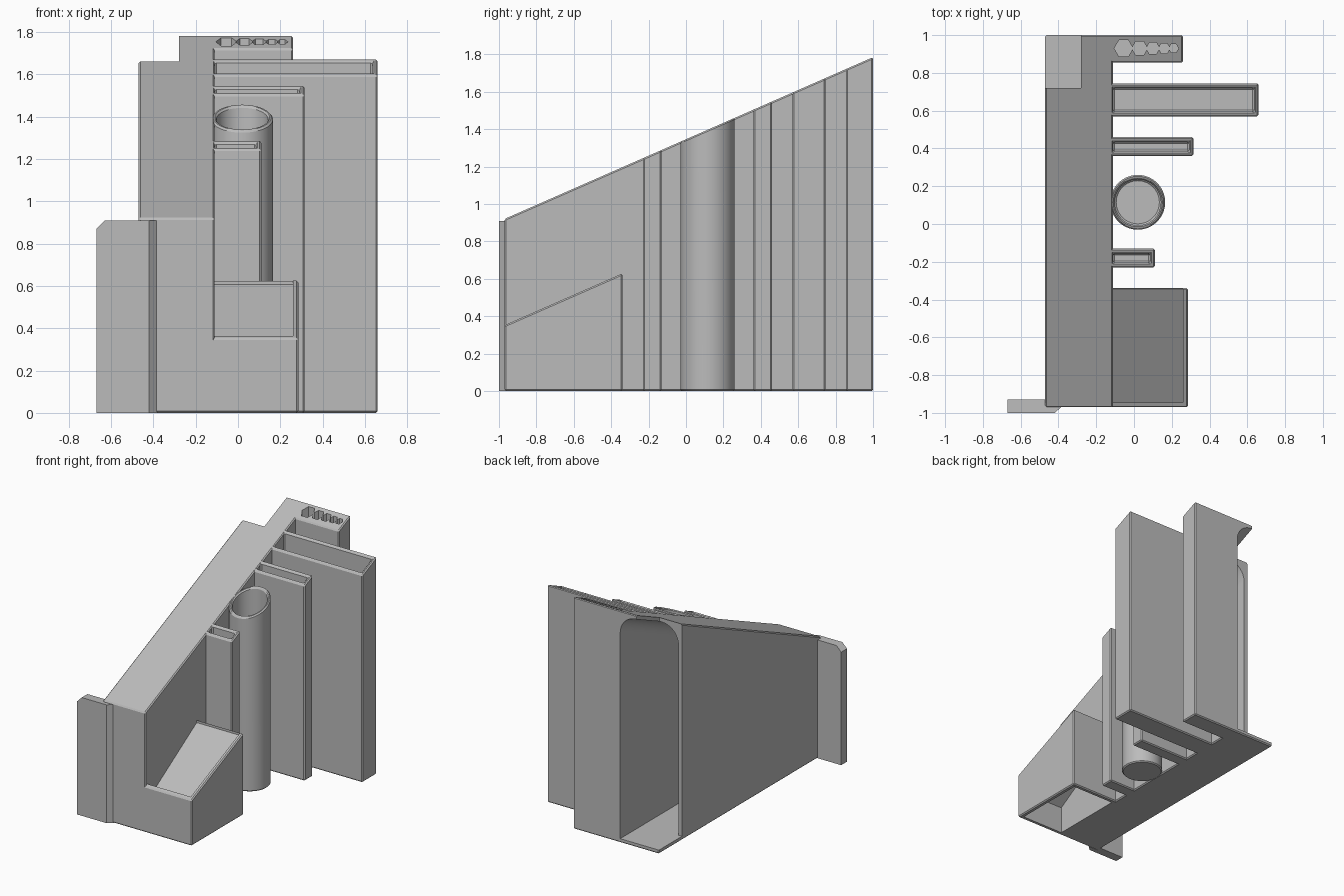
import bpy, bmesh, math

cube = bpy.data.objects.get("Cube")
if cube:
    bpy.data.objects.remove(cube, do_unlink=True)

grey = bpy.data.materials.new("plain grey")
grey.use_nodes = True
colour = (0.5, 0.5, 0.5, 1)
grey.diffuse_color = colour
grey.node_tree.nodes["Principled BSDF"].inputs["Base Color"].default_value = colour

WALL = 0.03


def slope(x, y):
    return 1.346 + 0.439 * y


def flat(z):
    return lambda x, y: z


def loft(name, ring_a, ring_b):
    """Solid between two matching rings."""
    bm = bmesh.new()
    a = [bm.verts.new(p) for p in ring_a]
    b = [bm.verts.new(p) for p in ring_b]
    n = len(a)
    bm.faces.new(a)
    bm.faces.new(b)
    for i in range(n):
        j = (i + 1) % n
        bm.faces.new((a[i], a[j], b[j], b[i]))
    bmesh.ops.recalc_face_normals(bm, faces=bm.faces)
    mesh = bpy.data.meshes.new(name)
    bm.to_mesh(mesh)
    bm.free()
    mesh.materials.append(grey)
    obj = bpy.data.objects.new(name, mesh)
    bpy.context.collection.objects.link(obj)
    return obj


def column(name, footprint, low, high):
    """Upright prism whose bottom and top heights are functions of x and y."""
    return loft(name, [(x, y, low(x, y)) for x, y in footprint],
                [(x, y, high(x, y)) for x, y in footprint])


def rect(x0, x1, y0, y1):
    return [(x0, y0), (x1, y0), (x1, y1), (x0, y1)]


def disc(x, y, r, n):
    return [(x + r * math.cos(math.tau * i / n), y + r * math.sin(math.tau * i / n))
            for i in range(n)]


def apply(obj, mod):
    bpy.context.view_layer.objects.active = obj
    bpy.ops.object.modifier_apply(modifier=mod.name)


def cut(obj, cutter):
    mod = obj.modifiers.new("cut", "BOOLEAN")
    mod.operation = "DIFFERENCE"
    mod.solver = "EXACT"
    mod.object = cutter
    apply(obj, mod)
    bpy.data.objects.remove(cutter, do_unlink=True)


def soften(obj, width=0.008):
    mod = obj.modifiers.new("soften", "BEVEL")
    mod.width = width
    mod.segments = 1
    mod.limit_method = "ANGLE"
    mod.angle_limit = math.radians(40)
    apply(obj, mod)


# Sloped hollow body, open at the back
body = column("main_body", rect(-0.47, -0.11, -0.97, 1), flat(0), slope)
soften(body)

# Arched cavity that follows the slope
left, right, radius = -0.44, -0.14, 0.14
arch = [(left, None), (right, None)]
for cx, start in ((right - radius, 0), (left + radius, 90)):
    for step in range(9):
        a = math.radians(start + step * 90 / 8)
        arch.append((cx + radius * math.cos(a), radius * math.sin(a) - radius))


def arch_ring(y):
    return [(x, y, WALL if d is None else slope(x, y) - WALL + d) for x, d in arch]


cut(body, loft("cavity_cutter", arch_ring(-0.94), arch_ring(1.1)))

# Notch in the outer back corner
cut(body, column("notch_cutter", rect(-0.6, -0.28, 0.72, 1.1), flat(WALL), flat(3)))

# Narrow, medium and wide pockets
for name, x1, y0, y1 in (("narrow_pocket", 0.11, -0.23, -0.13),
                         ("medium_pocket", 0.315, 0.36, 0.46),
                         ("wide_pocket", 0.66, 0.57, 0.745)):
    pocket = column(name, rect(-0.13, x1, y0, y1), flat(0), slope)
    hollow = rect(-0.11, x1 - 0.025, y0 + 0.025, y1 - 0.025)
    cut(pocket, column("pocket_cutter", hollow, flat(WALL), flat(3)))
    soften(pocket)

# Round tube
tube = column("round_tube", disc(0.02, 0.115, 0.145, 64), flat(0), slope)
cut(tube, column("tube_cutter", disc(0.02, 0.115, 0.122, 64), flat(WALL), flat(3)))
soften(tube)

# Solid block with a row of shrinking hexagonal holes
block = column("hex_key_block", rect(-0.13, 0.26, 0.855, 1), flat(0), slope)
soften(block)
for x, r in ((-0.055, 0.05), (0.03, 0.042), (0.1, 0.036), (0.16, 0.031), (0.21, 0.026)):
    cut(block, column("hex_cutter", disc(x, 0.93, r, 6), flat(WALL), flat(3)))


# Front tray with a ramp floor, open underneath
def tray_rim(x, y):
    return 0.778 + 0.439 * y


def ramp(x, y):
    return 0.82 + 0.62 * y


tray = column("front_tray", rect(-0.13, 0.285, -0.97, -0.34), flat(0), tray_rim)
soften(tray)
cut(tray, column("ramp_cutter", rect(-0.11, 0.26, -0.945, -0.345), ramp, flat(2)))
cut(tray, column("underside_cutter", rect(-0.1, 0.255, -0.94, -0.37), flat(-0.1),
                 lambda x, y: ramp(x, y) - WALL))


# Front plate with a clipped top corner
def plate_top(x, y):
    return min(0.91, 0.87 + (x + 0.67))


column("front_plate", [(-0.67, -1), (-0.63, -1), (-0.42, -1), (-0.38, -0.965),
                       (-0.46, -0.965), (-0.46, -0.93), (-0.63, -0.93), (-0.67, -0.93)],
       flat(0), plate_top)

# Smooth the round surfaces, keep the corners sharp
for obj in bpy.context.scene.objects:
    if obj.type == "MESH" and obj.data.materials and obj.data.materials[0] == grey:
        bpy.ops.object.select_all(action="DESELECT")
        obj.select_set(True)
        bpy.context.view_layer.objects.active = obj
        bpy.ops.object.shade_smooth_by_angle(angle=math.radians(25))
